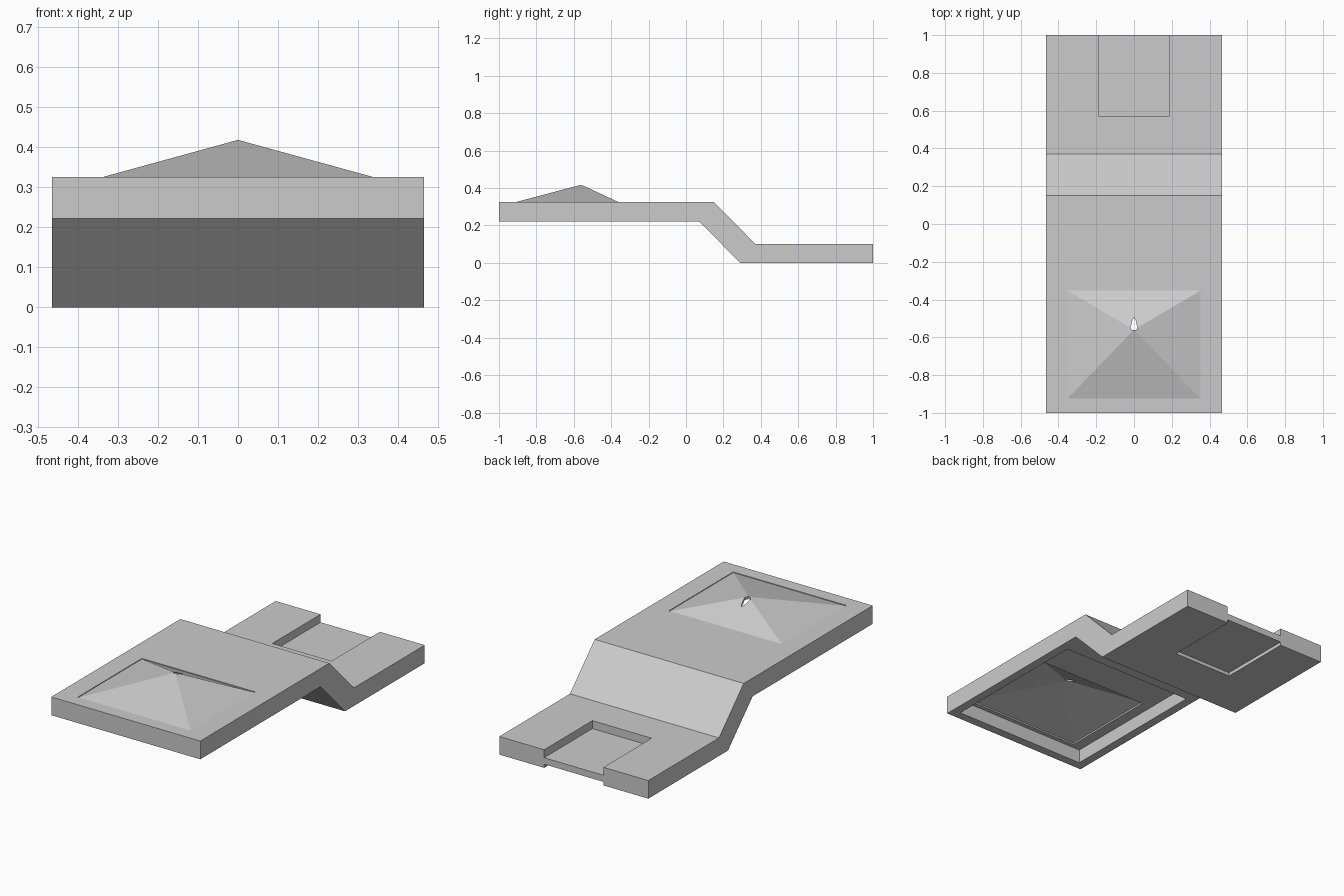
import bpy, bmesh

if "Cube" in bpy.data.objects:
    bpy.data.objects.remove(bpy.data.objects["Cube"], do_unlink=True)

grey = bpy.data.materials.new("light_grey")
grey.use_nodes = True
colour = (0.6, 0.6, 0.6, 1)
grey.diffuse_color = colour
grey.node_tree.nodes["Principled BSDF"].inputs["Base Color"].default_value = colour


def new_object(name, bm):
    bmesh.ops.recalc_face_normals(bm, faces=bm.faces)
    mesh = bpy.data.meshes.new(name)
    bm.to_mesh(mesh)
    bm.free()
    mesh.materials.append(grey)
    ob = bpy.data.objects.new(name, mesh)
    bpy.context.collection.objects.link(ob)
    return ob


def prism(name, outline, shift):
    """Extrude a closed outline of 3D points along shift."""
    bm = bmesh.new()
    face = bm.faces.new([bm.verts.new(p) for p in outline])
    ext = bmesh.ops.extrude_face_region(bm, geom=[face], use_keep_orig=True)
    moved = [v for v in ext["geom"] if isinstance(v, bmesh.types.BMVert)]
    bmesh.ops.translate(bm, verts=moved, vec=shift)
    return new_object(name, bm)


def box(name, half_x, y0, y1, z0, z1):
    outline = [(-half_x, y0, z0), (half_x, y0, z0), (half_x, y1, z0), (-half_x, y1, z0)]
    return prism(name, outline, (0, 0, z1 - z0))


def apply_modifier(ob, mod):
    bpy.context.view_layer.objects.active = ob
    bpy.ops.object.modifier_apply(modifier=mod.name)


def cut(ob, cutter):
    cutter.hide_render = True
    mod = ob.modifiers.new("cut", "BOOLEAN")
    mod.operation = "DIFFERENCE"
    mod.solver = "EXACT"
    mod.object = cutter
    apply_modifier(ob, mod)
    bpy.data.objects.remove(cutter, do_unlink=True)


# Stepped slab: raised front deck, ramp and low rear deck
half_w, top, under, thick = 0.465, 0.325, 0.222, 0.102
profile = [(-1, under), (0.07, under), (0.29, 0), (1, 0),
           (1, thick), (0.37, thick), (0.15, top), (-1, top)]
slab = prism("stepped_slab", [(-half_w, y, z) for y, z in profile], (2 * half_w, 0, 0))

# Hollow underside of the front deck, and the opening for the hopper
ceiling = 0.3
hop_x, hop_front, hop_back = 0.353, -0.925, -0.352
cut(slab, box("deck_recess", 0.415, -0.95, -0.06, 0.1, ceiling))
cut(slab, box("hopper_opening", hop_x, hop_front, hop_back, 0.25, 0.5))

# Rear notch, cut from above and more shallowly from below
cut(slab, box("notch_top", 0.185, 0.57, 1.1, 0.057, 0.2))
cut(slab, box("notch_bottom", 0.185, 0.57, 1.1, -0.1, 0.02))

# Thin pyramid cover set in the opening
bm = bmesh.new()
base_z = top - 0.004
corners = [bm.verts.new(p) for p in ((-hop_x, hop_front, base_z), (hop_x, hop_front, base_z),
                                     (hop_x, hop_back, base_z), (-hop_x, hop_back, base_z))]
apex = bm.verts.new((0, -0.56, 0.418))
for i in range(4):
    bm.faces.new((corners[i], corners[(i + 1) % 4], apex))
cover = new_object("pyramid_cover", bm)
solid = cover.modifiers.new("shell", "SOLIDIFY")
solid.thickness = 0.014
solid.offset = -1
apply_modifier(cover, solid)

# Teardrop hole behind the peak
drop = [(0, -0.495), (-0.01, -0.512), (-0.018, -0.55), (-0.01, -0.562),
        (0.01, -0.562), (0.018, -0.55), (0.01, -0.512)]
cut(cover, prism("teardrop", [(x, y, 0.3) for x, y in drop], (0, 0, 0.3)))
